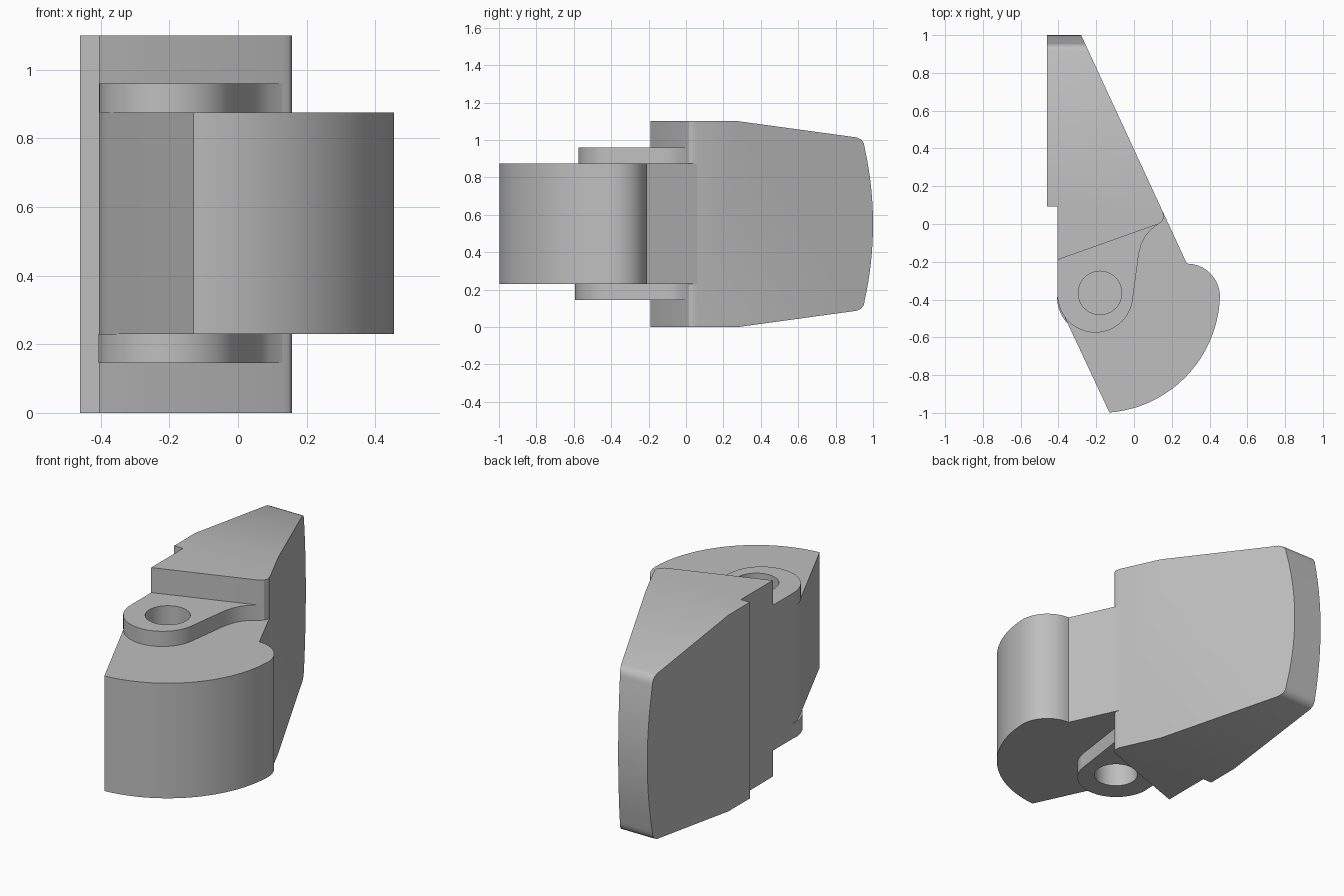
import bpy, bmesh
from math import sin, cos, radians
from mathutils import Vector

cube = bpy.data.objects.get("Cube")
if cube:
    bpy.data.objects.remove(cube, do_unlink=True)

grey = bpy.data.materials.new("plain grey")
grey.use_nodes = True
grey.diffuse_color = (0.52, 0.52, 0.52, 1)
grey.node_tree.nodes["Principled BSDF"].inputs["Base Color"].default_value = grey.diffuse_color


def arc(cx, cy, r, start, end, steps):
    angles = [radians(start + (end - start) * i / steps) for i in range(steps + 1)]
    return [(cx + r * cos(a), cy + r * sin(a)) for a in angles]


def prism(name, outline, low, high, place=lambda u, v, w: (u, v, w)):
    """Extrude a closed 2D outline from low to high."""
    bm = bmesh.new()
    base = bm.faces.new([bm.verts.new(place(u, v, low)) for u, v in outline])
    shift = Vector(place(0, 0, high)) - Vector(place(0, 0, low))
    new = bmesh.ops.extrude_face_region(bm, geom=[base], use_keep_orig=True)["geom"]
    bmesh.ops.translate(bm, vec=shift, verts=[g for g in new if isinstance(g, bmesh.types.BMVert)])
    bmesh.ops.recalc_face_normals(bm, faces=bm.faces)
    mesh = bpy.data.meshes.new(name)
    bm.to_mesh(mesh)
    bm.free()
    mesh.materials.append(grey)
    obj = bpy.data.objects.new(name, mesh)
    bpy.context.collection.objects.link(obj)
    return obj


def boolean(obj, cutter, operation):
    mod = obj.modifiers.new("cut", "BOOLEAN")
    mod.operation, mod.solver, mod.object = operation, "EXACT", cutter
    bpy.context.view_layer.objects.active = obj
    bpy.ops.object.modifier_apply(modifier=mod.name)


# Wedge-shaped body, trimmed by its tapered and bowed side profile
MID = 0.55
shoulder = [(0.13, 0.0), (0.15, 0.015), (0.158, 0.035), (0.154, 0.062)]
body = prism("body", [(-0.46, 1.02), (-0.289, 1.02)] + shoulder[::-1]
             + [(-0.405, -0.19), (-0.405, 0.092), (-0.46, 0.092)], -0.1, 1.2)
half = [(-0.3, 0.55), (0.28, 0.55), (0.915, 0.463), (0.937, 0.452), (0.951, 0.432)]
bow = [(1 - 0.045 * (t / 8) ** 2, 0.41 * t / 8) for t in range(8, -9, -1)]
side = half + bow + [(y, -z) for y, z in half[::-1]]
trimmer = prism("trimmer", side, -0.7, 0.6, lambda u, v, w: (w, u, MID + v))
boolean(body, trimmer, "INTERSECT")

# Rounded knuckle in front of the body
left_edge = [(-0.405, -0.19), (-0.405, -0.36), (-0.40, -0.415), (-0.38, -0.465)]
fan = arc(0.28, -0.385, 0.175, 90, 0, 16) + arc(-0.18, -0.365, 0.635, -3, -85.5, 32)
knuckle = prism("knuckle", left_edge + fan[::-1] + shoulder[::-1], 0.23, 0.875)

# Lugs above and below the knuckle
back = [(-0.405, -0.19), (-0.405, -0.36)]
upper_lug = prism("upper_lug", back + arc(-0.205, -0.375, 0.2, 185, 350, 24)
                  + [(0.025, -0.16), (0.038, -0.11), (0.06, -0.065), (0.09, -0.03), (0.13, 0.0)],
                  0.875, 0.96)
lower_lug = prism("lower_lug", back + arc(-0.2, -0.385, 0.208, 185, 350, 24)
                  + [(0.048, -0.11), (0.065, -0.065), (0.09, -0.03), (0.13, 0.0)],
                  0.145, 0.23)

# Blind pin holes from both ends
cutters = [prism("pin_hole", arc(-0.18, -0.365, 0.115, 0, 350, 35), low, high)
           for low, high in ((0.0, 0.43), (0.68, 1.1))]
for part, holes in ((upper_lug, cutters[1:]), (lower_lug, cutters[:1]), (knuckle, cutters)):
    for hole in holes:
        boolean(part, hole, "DIFFERENCE")
for helper in cutters + [trimmer]:
    bpy.data.objects.remove(helper, do_unlink=True)

# Smooth curved walls, keep edges crisp
bpy.ops.object.select_all(action="DESELECT")
for part in (body, knuckle, upper_lug, lower_lug):
    part.select_set(True)
bpy.context.view_layer.objects.active = body
bpy.ops.object.shade_smooth_by_angle(angle=radians(30))
